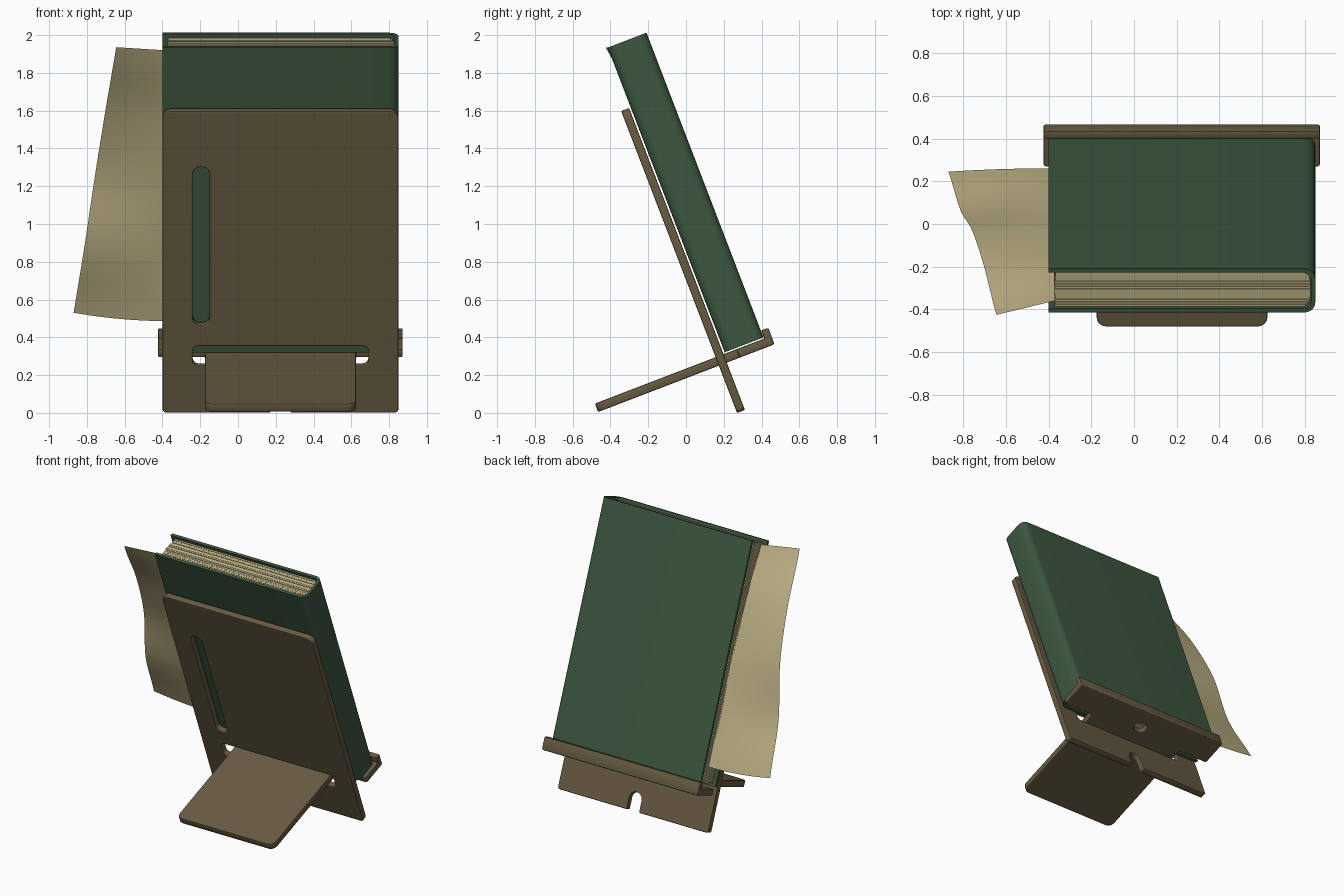
import bpy, bmesh, random
from math import radians, sin, cos, pi
from mathutils import Matrix, Vector

if "Cube" in bpy.data.objects:
    bpy.data.objects.remove(bpy.data.objects["Cube"])

random.seed(3)
TILT = Matrix.Rotation(radians(21), 4, 'X')   # local axes: x, n (depth), u (up the board)
CX = 0.225                                    # centre line of the stand


def material(name, rgb):
    m = bpy.data.materials.new(name)
    m.diffuse_color = (*rgb, 1)
    m.use_nodes = True
    m.node_tree.nodes["Principled BSDF"].inputs["Base Color"].default_value = m.diffuse_color
    return m


WOOD = material("wood", (0.135, 0.105, 0.055))
GREEN = material("green_cloth", (0.045, 0.095, 0.05))
PAPER = material("paper", (0.50, 0.43, 0.23))


def smooth(ob):
    bpy.ops.object.select_all(action='DESELECT')
    ob.select_set(True)
    bpy.context.view_layer.objects.active = ob
    bpy.ops.object.shade_smooth_by_angle(angle=radians(35))


def rounded(pts, radii, seg=6):
    """Polygon with each corner replaced by a small curve."""
    out = []
    for i, p in enumerate(pts):
        p, r = Vector(p), radii[i]
        a, b = Vector(pts[i - 1]) - p, Vector(pts[(i + 1) % len(pts)]) - p
        if r == 0:
            out.append(p)
            continue
        a, b = a.normalized() * r, b.normalized() * r
        for k in range(seg + 1):
            t = k / seg * pi / 2
            out.append(p + a * (1 - sin(t)) + b * (1 - cos(t)))
    return out


def rect(x0, x1, y0, y1, r):
    return rounded([(x0, y0), (x1, y0), (x1, y1), (x0, y1)], [r] * 4)


def board(name, loops, thick, matrix):
    """Flat board with holes from filled 2D outlines and soft edges."""
    cu = bpy.data.curves.new(name, 'CURVE')
    cu.dimensions, cu.fill_mode = '2D', 'BOTH'
    bev = 0.007
    cu.extrude, cu.bevel_depth, cu.offset, cu.bevel_resolution = thick / 2 - bev, bev, -bev, 1
    for loop in loops:
        sp = cu.splines.new('POLY')
        sp.points.add(len(loop) - 1)
        for q, p in zip(sp.points, loop):
            q.co = (p[0], p[1], 0, 1)
        sp.use_cyclic_u = True
    ob = bpy.data.objects.new(name, cu)
    bpy.context.collection.objects.link(ob)
    cu.materials.append(WOOD)
    ob.matrix_world = TILT @ matrix
    bpy.ops.object.select_all(action='DESELECT')
    ob.select_set(True)
    bpy.context.view_layer.objects.active = ob
    bpy.ops.object.convert(target='MESH')
    smooth(bpy.context.view_layer.objects.active)


def mesh_object(name, bm, mat):
    bmesh.ops.recalc_face_normals(bm, faces=bm.faces)
    me = bpy.data.meshes.new(name)
    bm.to_mesh(me)
    bm.free()
    me.materials.append(mat)
    ob = bpy.data.objects.new(name, me)
    bpy.context.collection.objects.link(ob)
    ob.matrix_world = TILT
    smooth(ob)
    return ob


def add_box(bm, lo, hi):
    lo, hi = Vector(lo), Vector(hi)
    m = Matrix.Translation((lo + hi) / 2) @ Matrix.Diagonal((*(hi - lo), 1))
    bmesh.ops.create_cube(bm, size=1, matrix=m)


# Back board: vertical slot, cross slot, U notch in the bottom edge
outline = rounded([(-0.40, -0.097), (CX - 0.05, -0.097), (CX - 0.05, 0.035), (CX + 0.05, 0.035),
                   (CX + 0.05, -0.097), (0.85, -0.097), (0.85, 1.615), (-0.40, 1.615)],
                  [0.02, 0.01, 0.05, 0.05, 0.01, 0.02, 0.05, 0.05])
board("back_board", [outline, rect(-0.24, -0.15, 0.40, 1.295, 0.042),
                     rect(-0.24, 0.69, 0.17, 0.28, 0.03)], 0.045,
      Matrix.Translation((0, 0.2745, 0)) @ Matrix.Rotation(pi / 2, 4, 'X'))

# Ledge: tongue through the cross slot, wide head with a round hole
tongue = rounded([(CX - 0.4, -0.433), (CX + 0.4, -0.433), (CX + 0.4, 0.37), (0.872, 0.37),
                  (0.872, 0.566), (-0.424, 0.566), (-0.424, 0.37), (CX - 0.4, 0.37)],
                 [0.045, 0.045, 0.01, 0.015, 0.01, 0.01, 0.015, 0.01])
board("ledge", [tongue, rect(CX - 0.05, CX + 0.05, 0.39, 0.47, 0.039)], 0.048,
      Matrix.Translation((0, 0, 0.195)))

# Lip along the end of the ledge
bm = bmesh.new()
add_box(bm, (-0.424, 0.528, 0.172), (0.872, 0.568, 0.265))
bmesh.ops.bevel(bm, geom=bm.edges[:], offset=0.008, segments=2, affect='EDGES', profile=0.5)
mesh_object("ledge_lip", bm, WOOD)

# Book cover: C-shaped profile extruded along the book height
N0, N1, U0, U1, T = 0.306, 0.526, 0.226, 1.954, 0.02
profile = rounded([(-0.40, N0), (0.85, N0), (0.85, N1), (-0.40, N1),
                   (-0.40, N1 - T), (0.85 - T, N1 - T), (0.85 - T, N0 + T), (-0.40, N0 + T)],
                  [0, 0.05, 0.05, 0, 0, 0.035, 0.035, 0])
bm = bmesh.new()
face = bm.faces.new([bm.verts.new((p.x, p.y, U0)) for p in profile])
ext = bmesh.ops.extrude_face_region(bm, geom=[face])
bmesh.ops.translate(bm, vec=(0, 0, U1 - U0),
                    verts=[g for g in ext['geom'] if isinstance(g, bmesh.types.BMVert)])
mesh_object("book_cover", bm, GREEN)

# Page block: stacked leaves with slightly uneven edges and a rounded spine
bm = bmesh.new()
LEAVES = 14
step = (N1 - N0 - 2 * T) / LEAVES
for i in range(LEAVES):
    n = N0 + T + i * step
    s = abs((i + 0.5) / LEAVES * 2 - 1)
    j = random.uniform(0, 0.008)
    add_box(bm, (-0.375 + j, n + step * 0.04, U0 + 0.02 + j / 2),
            (0.827 - 0.03 * s ** 4, n + step * 0.92, U1 - 0.02 - j / 2))
mesh_object("page_block", bm, PAPER)


# Loose page: wavy sheet sticking out of the fore edge
def spline(vals, t):
    k = min(int(t * (len(vals) - 1)), len(vals) - 2)
    f = t * (len(vals) - 1) - k
    p1, p2 = vals[k], vals[k + 1]
    p0, p3 = vals[max(k - 1, 0)], vals[min(k + 2, len(vals) - 1)]
    return 0.5 * (2 * p1 + (p2 - p0) * f + (2 * p0 - 5 * p1 + 4 * p2 - p3) * f * f
                  + (3 * p1 - p0 - 3 * p2 + p3) * f ** 3)


inner = [0.418, 0.412, 0.415, 0.40, 0.352]   # depth along the inner edge, bottom to top
outer = [0.419, 0.375, 0.418, 0.382, 0.296]  # depth along the free edge
R, C = 24, 10
bm = bmesh.new()
grid = []
for r in range(R + 1):
    t = r / R
    row = []
    for c in range(C + 1):
        s = c / C
        x = -0.37 + s * (-0.50 + 0.225 * t)
        n = spline(inner, t) * (1 - s) + spline(outer, t) * s
        u = (0.36 + 0.047 * s * s) * (1 - t) + (1.92 + 0.04 * s) * t
        row.append(bm.verts.new((x, n, u)))
    grid.append(row)
for r in range(R):
    for c in range(C):
        bm.faces.new((grid[r][c], grid[r][c + 1], grid[r + 1][c + 1], grid[r + 1][c]))
mesh_object("loose_page", bm, PAPER)
